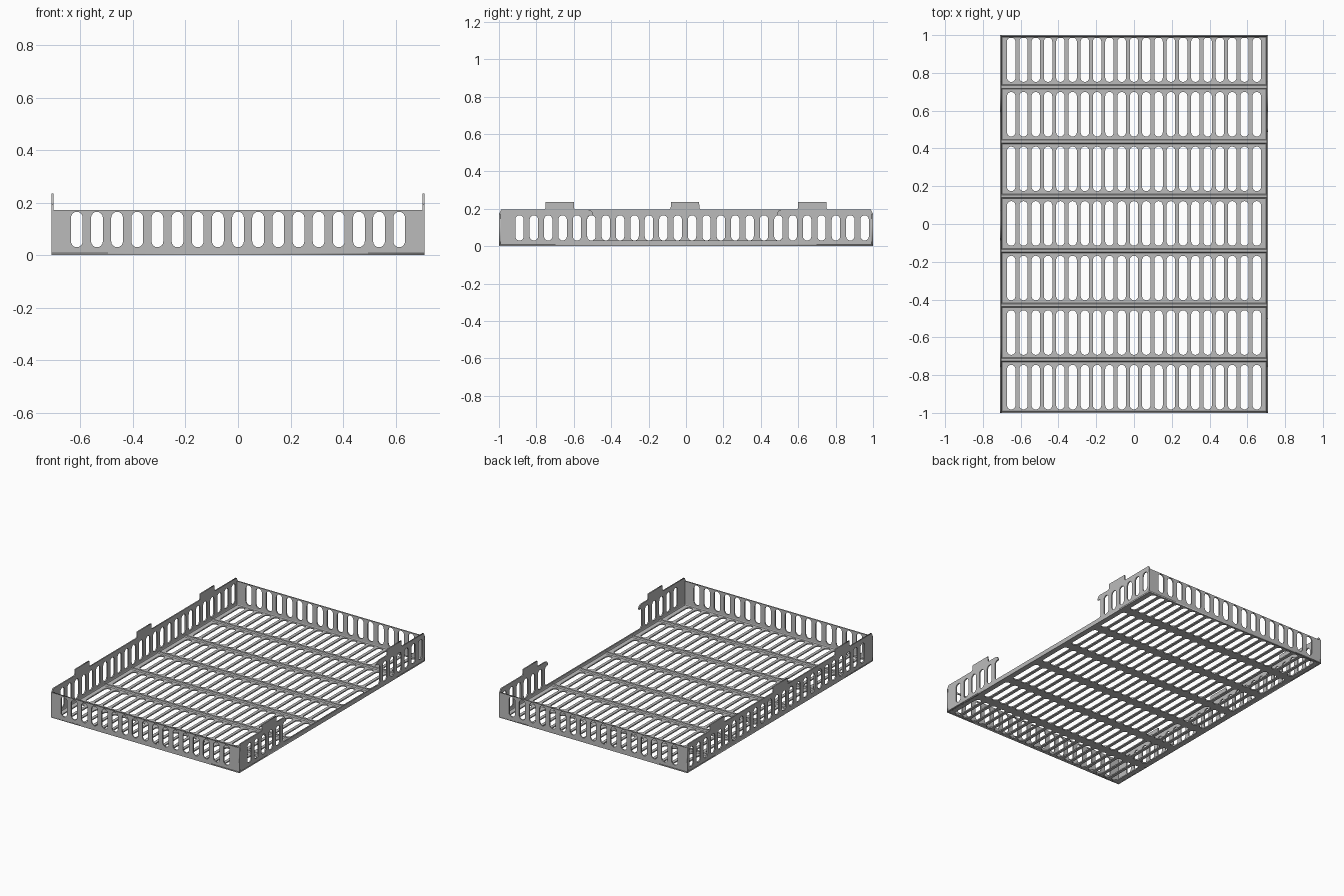
import bpy, bmesh
from math import sin, cos, pi
from mathutils import Vector

if "Cube" in bpy.data.objects:
    bpy.data.objects.remove(bpy.data.objects["Cube"], do_unlink=True)

steel = bpy.data.materials.new("grey_steel")
steel.use_nodes = True
GREY = (0.5, 0.5, 0.5, 1)
steel.diffuse_color = GREY
steel.node_tree.nodes["Principled BSDF"].inputs["Base Color"].default_value = GREY

HX, HY = 0.71, 1.0        # half width and half length
T = 0.008                 # sheet thickness
LOW, HIGH, TOP, TAB = 0.03, 0.165, 0.195, 0.235
R = 0.0225                # slot end radius


def arc(cx, cy, start, end, n=8):
    return [(cx + R * cos(start + (end - start) * i / n),
             cy + R * sin(start + (end - start) * i / n)) for i in range(n + 1)]


def slot(cx, low, high):
    return arc(cx, high - R, 0, pi) + arc(cx, low + R, pi, 2 * pi)


def finish(name, bm):
    bmesh.ops.recalc_face_normals(bm, faces=bm.faces)
    mesh = bpy.data.meshes.new(name)
    bm.to_mesh(mesh)
    bm.free()
    mesh.materials.append(steel)
    ob = bpy.data.objects.new(name, mesh)
    bpy.context.collection.objects.link(ob)
    return ob


def sheet(name, outline, holes, place):
    """Flat sheet with holes; place maps (along, across, depth) to a position."""
    curve = bpy.data.curves.new(name + "_profile", 'CURVE')
    curve.dimensions = '2D'
    curve.fill_mode = 'BOTH'
    curve.extrude = T / 2
    for loop in [outline] + holes:
        spline = curve.splines.new('POLY')
        spline.points.add(len(loop) - 1)
        for point, (a, b) in zip(spline.points, loop):
            point.co = (a, b, 0, 1)
        spline.use_cyclic_u = True
    helper = bpy.data.objects.new(name + "_profile", curve)
    bpy.context.collection.objects.link(helper)
    deps = bpy.context.evaluated_depsgraph_get()
    mesh = bpy.data.meshes.new_from_object(helper.evaluated_get(deps))
    bpy.data.objects.remove(helper, do_unlink=True)
    bm = bmesh.new()
    bm.from_mesh(mesh)
    bpy.data.meshes.remove(mesh)
    bmesh.ops.remove_doubles(bm, verts=bm.verts, dist=1e-5)
    for v in bm.verts:
        v.co = Vector(place(*v.co))
    return finish(name, bm)


def prism(name, section, start, end, place):
    """Straight bar with the given section; place maps (along, u, v)."""
    bm = bmesh.new()
    rings = [[bm.verts.new(place(a, u, v)) for u, v in section] for a in (start, end)]
    n = len(section)
    for i in range(n):
        j = (i + 1) % n
        bm.faces.new((rings[0][i], rings[0][j], rings[1][j], rings[1][i]))
    for ring in rings:
        bm.faces.new(ring)
    return finish(name, bm)


# Floor with seven rows of slots
PITCH = 0.289
floor_holes = [slot(0.065 * i, PITCH * j + 0.003 - 0.118, PITCH * j + 0.003 + 0.118)
               for i in range(-10, 11) for j in range(-3, 4)]
sheet("floor", [(-HX, -HY), (HX, -HY), (HX, HY), (-HX, HY)], floor_holes,
      lambda a, b, d: (a, b, d + T / 2))

# Raised cross ribs between the rows
rib = [(-0.012, T), (0.012, T), (0.007, T + 0.007), (-0.007, T + 0.007)]
for k in range(6):
    y = PITCH * (k - 2.5) + 0.003
    prism(f"floor_rib_{k + 1}", rib, -HX + T, HX - T, lambda a, u, v: (a, y + u, v))

# Front and back walls
end_holes = [slot(0.0767 * i, LOW, HIGH) for i in range(-8, 9)]
END = 0.172
for name, s in (("front_wall", -1), ("back_wall", 1)):
    sheet(name, [(-HX, 0), (HX, 0), (HX, END), (-HX, END)], end_holes,
          lambda a, b, d: (a, s * (HY - T / 2) + d, b))


# Side wall outlines run from the back top corner towards the front
def tab(c):
    return [(c + 0.085, TOP), (c + 0.077, TOP + 0.008), (c + 0.075, TAB),
            (c - 0.075, TAB), (c - 0.077, TOP + 0.008), (c - 0.085, TOP)]


def hook(c):
    """Broken-open slot with a rounded hook above it, for the back end of the gap."""
    return [(c + 0.016, TOP), (c + 0.002, TOP - 0.004), (c - 0.008, TOP - 0.018),
            (c - 0.008, HIGH)] + arc(c, HIGH - R, pi / 2, 0) + arc(c, LOW + R, 0, -pi / 2)


def mirrored(points):
    return [(-a, b) for a, b in reversed(points)]


base = [(-HY, 0), (HY, 0), (HY, END), (HY - 0.012, TOP)]
close = [(-HY + 0.012, TOP), (-HY, END)]
centres = [0.0325 + 0.0769 * i for i in range(-12, 13)]

sheet("full_side_wall", base + tab(0.675) + tab(-0.005) + tab(-0.675) + close,
      [slot(c, LOW, HIGH) for c in centres],
      lambda a, b, d: (-HX + T / 2 + d, a, b))

gap_outline = (base + tab(0.675) + hook(0.494)
               + mirrored(hook(0.506)) + tab(-0.675) + close)
sheet("open_side_wall", gap_outline,
      [slot(c, LOW, HIGH) for c in centres if abs(c) > 0.52],
      lambda a, b, d: (HX - T / 2 + d, a, b))

# Small inside bends where the floor meets the walls
bend = [(T, T), (T + 0.008, T), (T + 0.002, T + 0.002), (T, T + 0.008)]
for side, s in (("front", -1), ("back", 1)):
    prism(side + "_bend", bend, -HX + T, HX - T, lambda a, u, v: (a, s * (HY - u), v))
for side, s in (("full_side", -1), ("open_side", 1)):
    prism(side + "_bend", bend, -HY + T, HY - T, lambda a, u, v: (s * (HX - u), a, v))
